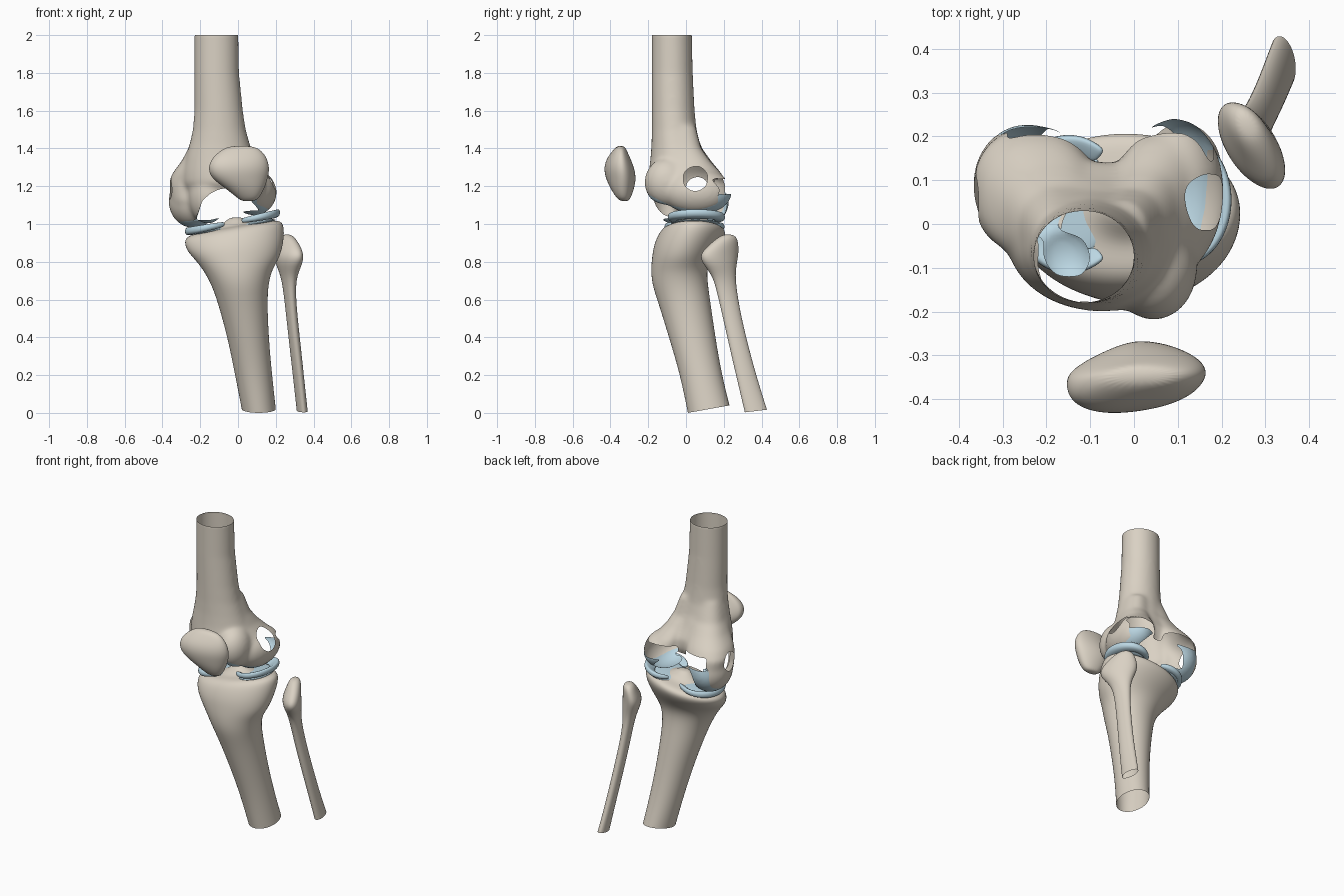
import bpy, bmesh
from math import sin, cos, pi, radians, atan, copysign
from mathutils import Matrix

if "Cube" in bpy.data.objects:
    bpy.data.objects.remove(bpy.data.objects["Cube"])


def material(name, color):
    m = bpy.data.materials.new(name)
    m.diffuse_color = color
    m.use_nodes = True
    m.node_tree.nodes["Principled BSDF"].inputs["Base Color"].default_value = m.diffuse_color
    return m


BONE = material("bone", (0.70, 0.64, 0.55, 1))
BLUE = material("cartilage", (0.50, 0.68, 0.77, 1))


def to_object(name, bm, mat, subdiv=0):
    bmesh.ops.recalc_face_normals(bm, faces=bm.faces)
    for f in bm.faces:
        f.smooth = True
    me = bpy.data.meshes.new(name)
    bm.to_mesh(me)
    bm.free()
    me.materials.append(mat)
    ob = bpy.data.objects.new(name, me)
    bpy.context.collection.objects.link(ob)
    if subdiv:
        mod = ob.modifiers.new("smooth", 'SUBSURF')
        mod.levels = mod.render_levels = subdiv
    return ob


def power(v, p):
    return copysign(abs(v) ** p, v)


def loft(bm, rings, n=24, caps=(False, False), p=1):
    """rings: z, x0, x1, y0, y1 [, turn in degrees, tilt along x, tilt along y]"""
    loops = []
    for r in rings:
        z, x0, x1, y0, y1, turn, tx, ty = (tuple(r) + (0, 0, 0))[:8]
        cx, cy = (x0 + x1) / 2, (y0 + y1) / 2
        a, b, t = (x1 - x0) / 2 * 1.01, (y1 - y0) / 2 * 1.01, radians(turn)
        loop = []
        for i in range(n):
            u, v = a * power(cos(2 * pi * i / n), p), b * power(sin(2 * pi * i / n), p)
            x, y = u * cos(t) - v * sin(t), u * sin(t) + v * cos(t)
            loop.append(bm.verts.new((cx + x, cy + y, z + tx * (cx + x) + ty * y)))
        loops.append(loop)
    for a, b in zip(loops, loops[1:]):
        for i in range(n):
            bm.faces.new((a[i], a[(i + 1) % n], b[(i + 1) % n], b[i]))
    for cap, loop in zip(caps, (loops[0], loops[-1])):
        if cap:
            bm.faces.new(loop)


def ellipsoid(bm, c, r, turn=0):
    m = Matrix.Translation(c) @ Matrix.Rotation(radians(turn), 4, 'Z') @ Matrix.Diagonal((*r, 1))
    bmesh.ops.create_uvsphere(bm, u_segments=32, v_segments=20, radius=1, matrix=m)


# femur: shaft, two flares and condyles fused into one skin
bm = bmesh.new()
loft(bm, [(2.06, -.23, .0, -.18, .03), (1.8, -.23, .005, -.18, .035), (1.6, -.23, .025, -.18, .045),
          (1.5, -.238, .04, -.18, .055), (1.42, -.255, .062, -.182, .075), (1.35, -.275, .085, -.187, .105),
          (1.28, -.29, .12, -.195, .14), (1.22, -.29, .15, -.2, .14), (1.14, -.26, .15, -.15, .1)],
     32, (True, True))
loft(bm, [(1.52, -.23, -.06, -.13, .04), (1.4, -.262, -.06, -.11, .085), (1.33, -.3, -.07, -.1, .135),
          (1.27, -.345, -.08, -.08, .185), (1.22, -.368, -.09, -.065, .215), (1.12, -.355, -.11, -.07, .225)],
     32, (True, True), .85)
loft(bm, [(1.52, -.1, .032, -.13, .05), (1.4, -.08, .068, -.12, .08), (1.33, -.06, .1, -.11, .13),
          (1.27, -.05, .145, -.1, .185), (1.22, -.04, .178, -.1, .215), (1.15, -.03, .195, -.1, .23)],
     32, (True, True), .85)
for c, r, turn in [((-.235, .08, 1.12), (.132, .15, .142), 15), ((.085, .06, 1.17), (.12, .185, .125), -5),
                   ((.045, -.1, 1.22), (.1, .12, .13), 0), ((-.16, -.07, 1.15), (.1, .115, .15), 25)]:
    ellipsoid(bm, c, r, turn)
skin = to_object("femur_skin", bm, BONE)
rm = skin.modifiers.new("fuse", 'REMESH')
rm.mode, rm.voxel_size = 'VOXEL', .009
sm = skin.modifiers.new("relax", 'SMOOTH')
sm.factor, sm.iterations = .5, 30
fused = bpy.data.meshes.new_from_object(skin.evaluated_get(bpy.context.evaluated_depsgraph_get()))
bpy.data.objects.remove(skin)


def region(p):
    x, y, z = p
    side = max(0, min(1, (x + .15) / .2))                 # 0 medial, 1 lateral
    line = 1.012 + .066 * side + (2.2 if y > .05 else 1.3) * (y - .05) ** 2
    if z > 2:
        return None
    if x > .08 and (y - .05) ** 2 + (z - 1.24) ** 2 < .066 ** 2:
        return None
    if x < -.28 and (y - .06) ** 2 + (z - 1.19) ** 2 < .06 ** 2:
        return None
    # arched opening through the notch, and gaps above the rear condyles
    if -.17 - (1.19 - z) * .3 < x < .12 and 1.02 + .05 * side < z < 1.19 - 4 * (x + .06) ** 2:
        return None
    if -.12 < x < -.03 and y > -.02 and z < 1.19:
        return None
    if y > .14 and 1.16 < z < 1.24 and (-.29 < x < -.1 or -.04 < x < .18):
        return None
    if z < line or (y > .17 and z < 1.17 and x > -.31):
        return "cartilage"
    return "bone"


def piece(name, kind, mat):
    bm = bmesh.new()
    bm.from_mesh(fused)
    bmesh.ops.delete(bm, geom=[f for f in bm.faces if region(f.calc_center_median()) != kind], context='FACES')
    for _ in range(8):                                    # even out the cut edges
        moved = {}
        for v in bm.verts:
            near = [e.other_vert(v).co for e in v.link_edges if e.is_boundary]
            if len(near) == 2:
                moved[v] = v.co * .5 + (near[0] + near[1]) * .25
        for v, co in moved.items():
            v.co = co
    for v in bm.verts:
        if v.co.z > 1.985:
            v.co.z = min(v.co.z, 2.0)
    return to_object(name, bm, mat)


piece("femur", "bone", BONE)
piece("femoral_cartilage", "cartilage", BLUE)

# tibia
bm = bmesh.new()
loft(bm, [(.02, .02, .2, .01, .23, 0, 0, .18), (.2, -.015, .18, -.03, .19), (.4, -.055, .162, -.09, .155),
          (.58, -.105, .155, -.145, .13), (.68, -.14, .16, -.18, .115), (.76, -.185, .18, -.185, .11),
          (.82, -.235, .22, -.18, .13), (.88, -.27, .24, -.172, .175, 0, .08),
          (.94, -.285, .245, -.15, .21, 0, .12), (.975, -.27, .235, -.125, .205, 0, .16),
          (.988, -.23, .195, -.09, .17, 0, .17), (.99, -.11, .08, -.04, .11, 0, .17),
          (1.03, -.06, .03, .0, .07, 0, .1), (1.035, -.03, .0, .02, .05)], 24)
bm.faces.new(bm.verts[:][-24:])
to_object("tibia", bm, BONE, 2)

# fibula
bm = bmesh.new()
loft(bm, [(.01, .312, .368, .31, .43, 10, 0, .12), (.15, .297, .352, .275, .388, 12),
          (.3, .28, .337, .24, .345, 12), (.5, .257, .315, .195, .295, 12), (.65, .242, .302, .16, .27, 15),
          (.73, .228, .31, .135, .265, 22), (.79, .213, .328, .075, .28, 32), (.84, .21, .325, .055, .295, 34),
          (.89, .22, .31, .11, .29, 34), (.93, .225, .295, .165, .275, 30), (.945, .245, .275, .2, .245, 30)],
     16, (False, True))
to_object("fibula", bm, BONE, 2)

# patella
bm = bmesh.new()
loft(bm, [(1.12, .02, .085, -.345, -.3), (1.14, -.005, .115, -.37, -.285), (1.19, -.068, .14, -.4, -.268, 7),
          (1.24, -.14, .158, -.42, -.262, 9), (1.29, -.16, .168, -.43, -.27, 9),
          (1.34, -.145, .158, -.42, -.29, 8), (1.385, -.1, .13, -.39, -.31, 5),
          (1.415, -.045, .08, -.365, -.325)], 24, (True, True), .88)
for v in bm.verts:                                        # ridge at the rear
    if v.co.y > -.35:
        v.co.y -= .17 * abs(v.co.x) * (v.co.y + .35) / .08
to_object("patella", bm, BONE, 2)


# menisci: tapering wedge swept round an open C, on the sloping plateau
def meniscus(name, cx, cy, rx, ry, start, end, n=28):
    bm = bmesh.new()
    rows = []
    for i in range(n + 1):
        s = i / n
        a = radians(start + (end - start) * s)
        taper = .5 + .5 * sin(pi * s) ** .6
        row = []
        for d, h in ((0, -.024), (.004, .026), (.025, .024), (.075, -.008), (.07, -.02)):
            x = cx + (rx - d * taper) * cos(a)
            y = cy + (ry - d * taper) * sin(a)
            row.append(bm.verts.new((x, y, 1.012 + .2 * x + h * taper)))
        rows.append(row)
    for p, q in zip(rows, rows[1:]):
        for j in range(5):
            bm.faces.new((p[j], p[(j + 1) % 5], q[(j + 1) % 5], q[j]))
    bm.faces.new(rows[0])
    bm.faces.new(rows[-1])
    return to_object(name, bm, BLUE, 2)


meniscus("medial_meniscus", -.15, .045, .135, .162, 50, 310)
meniscus("lateral_meniscus", .105, .055, .122, .155, -140, 140)

# thin tibial cartilage pads
for name, x in (("medial_tibial_pad", -.15), ("lateral_tibial_pad", .1)):
    bm = bmesh.new()
    ellipsoid(bm, (0, 0, 0), (.1, .13, .012))
    bmesh.ops.transform(bm, verts=bm.verts, matrix=Matrix.Translation((x, .05, .988 + .17 * x))
                        @ Matrix.Rotation(-atan(.17), 4, 'Y'))
    to_object(name, bm, BLUE)
